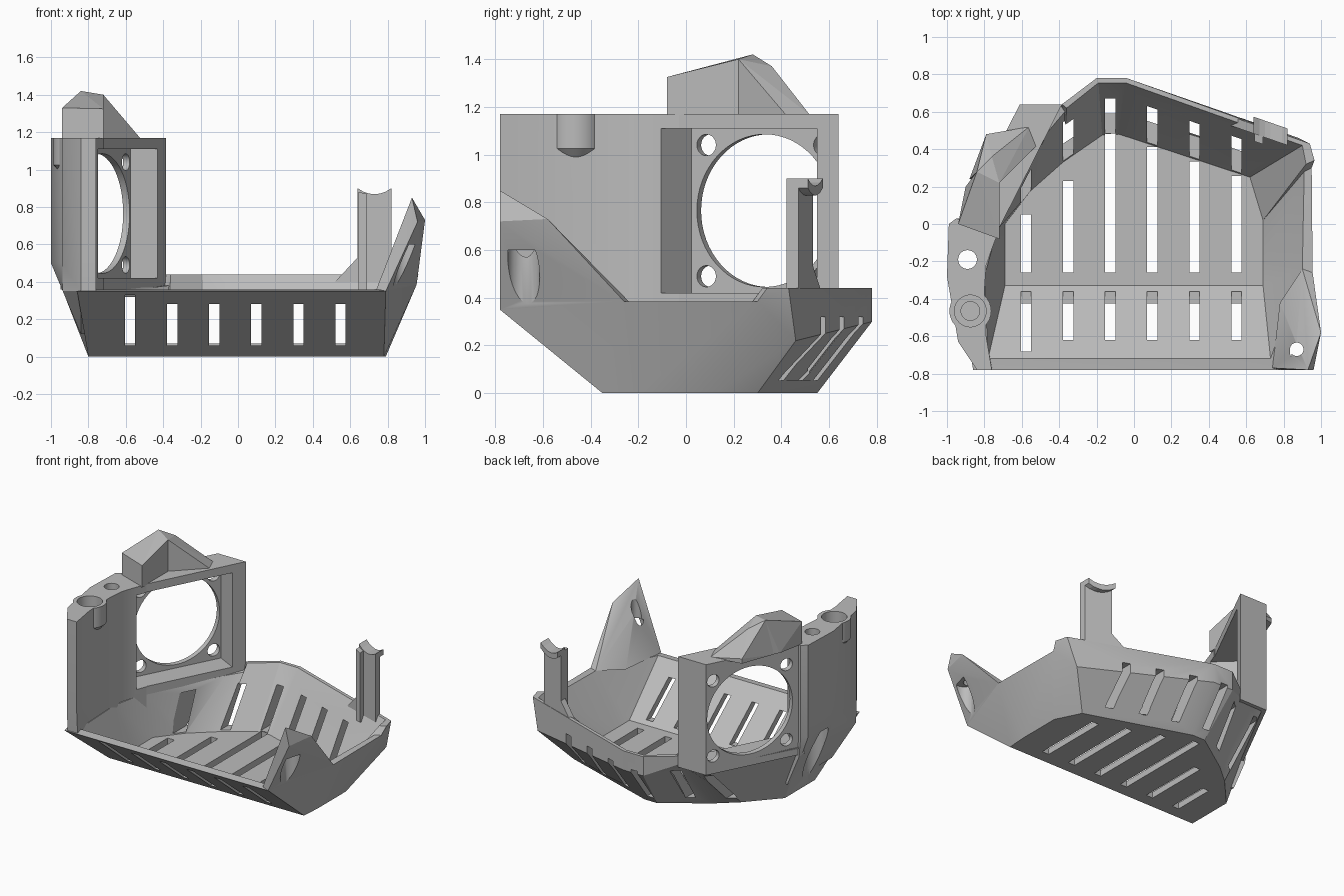
import bpy, bmesh, math
from mathutils import Vector

if "Cube" in bpy.data.objects:
    bpy.data.objects.remove(bpy.data.objects["Cube"], do_unlink=True)

grey = bpy.data.materials.new("plain grey")
grey.use_nodes = True
grey.diffuse_color = (0.5, 0.5, 0.5, 1)
grey.node_tree.nodes["Principled BSDF"].inputs["Base Color"].default_value = (0.5, 0.5, 0.5, 1)


def finish(name, bm):
    bmesh.ops.recalc_face_normals(bm, faces=bm.faces)
    mesh = bpy.data.meshes.new(name)
    bm.to_mesh(mesh)
    bm.free()
    mesh.materials.append(grey)
    ob = bpy.data.objects.new(name, mesh)
    bpy.context.collection.objects.link(ob)
    return ob


def loft(name, rings):
    bm = bmesh.new()
    loops = [[bm.verts.new(p) for p in ring] for ring in rings]
    n = len(loops[0])
    for low, high in zip(loops, loops[1:]):
        for i in range(n):
            j = (i + 1) % n
            bm.faces.new((low[i], low[j], high[j], high[i]))
    bm.faces.new(loops[0][::-1])
    bm.faces.new(loops[-1])
    return finish(name, bm)


def prism(name, plan, z0, z1):
    return loft(name, [[(x, y, z) for x, y in plan] for z in (z0, z1)])


def hull(name, points):
    bm = bmesh.new()
    for p in points:
        bm.verts.new(p)
    res = bmesh.ops.convex_hull(bm, input=bm.verts)
    inner = {g for g in res["geom_interior"] if isinstance(g, bmesh.types.BMVert)}
    bmesh.ops.delete(bm, geom=list(inner), context="VERTS")
    bmesh.ops.dissolve_limit(bm, angle_limit=0.02, verts=bm.verts, edges=bm.edges)
    return finish(name, bm)


def box(name, x0, x1, y0, y1, z0, z1):
    return prism(name, [(x0, y0), (x1, y0), (x1, y1), (x0, y1)], z0, z1)


def rod(name, a, b, r, n=40):
    a, b = Vector(a), Vector(b)
    q = (b - a).to_track_quat("Z", "Y")
    ring = [q @ Vector((r * math.cos(2 * math.pi * k / n), r * math.sin(2 * math.pi * k / n), 0))
            for k in range(n)]
    return loft(name, [[a + p for p in ring], [b + p for p in ring]])


def upright(name, x, y, z0, z1, r):
    return rod(name, (x, y, z0), (x, y, z1), r)


def cut(targets, cutters):
    for c in cutters:
        c.hide_render = True
    for t in targets:
        for c in cutters:
            m = t.modifiers.new("cut", "BOOLEAN")
            m.operation, m.solver, m.object = "DIFFERENCE", "EXACT", c
        bpy.context.view_layer.update()
        deps = bpy.context.evaluated_depsgraph_get()
        mesh = bpy.data.meshes.new_from_object(t.evaluated_get(deps))
        t.modifiers.clear()
        t.data = mesh
    for c in cutters:
        bpy.data.objects.remove(c, do_unlink=True)


# Tray: outer floor and walls, raised rear lip, and a thicker sloping inside
floor = [(-.8, -.35), (.78, -.35), (.79, -.2), (.79, .12), (.7, .3), (-.05, .55),
         (-.15, .55), (-.46, .34), (-.6, .22), (-.8, 0), (-.8, -.28)]
wall = [(-.86, -.78, .35), (.79, -.78, .35), (.955, -.26, .385), (.95, .3, .385),
        (.88, .46, .22), (-.04, .78, .3), (-.2, .78, .3), (-.39, .63, .38),
        (-.6, .64, .4), (-.95, 0, .42), (-.94, -.28, .36)]
lip = {3: (.965, .34, .44), 4: (.94, .43, .44), 5: (-.04, .78, .44),
       6: (-.2, .78, .44), 7: (-.385, .64, .44)}
inside = [(-.69, -.33), (.69, -.33), (.69, -.2), (.69, .02), (.62, .25), (-.08, .48),
          (-.17, .475), (-.38, .33), (-.55, .18), (-.69, 0), (-.69, -.25)]
edge = [(-.78, -.72, .36), (.73, -.72, .36), (.9, -.24, .385), (.91, .28, .385),
        (.92, .32, .44), (.9, .42, .44), (-.045, .755, .44), (-.19, .755, .44),
        (-.36, .62, .44), (-.37, .6, .38), (-.455, .5, .37), (-.73, -.03, .37),
        (-.8, -.28, .36)]
bm = bmesh.new()
low = [bm.verts.new((x, y, 0)) for x, y in floor]
top = [bm.verts.new(p) for p in wall]
rim = {k: bm.verts.new(p) for k, p in lip.items()}
base = [bm.verts.new((x, y, .045)) for x, y in inside]
brim = [bm.verts.new(p) for p in edge]
bm.faces.new(low[::-1])
bm.faces.new(base)
for i in range(len(low)):
    j = (i + 1) % len(low)
    bm.faces.new((low[i], low[j], top[j], top[i]))
for i in range(3, 7):
    bm.faces.new((top[i], top[i + 1], rim[i + 1], rim[i]))
outer = top[:4] + [rim[k] for k in range(3, 8)] + top[7:]
feet = base[:4] + base[3:8] + base[7:]
for i in range(len(outer)):
    j = (i + 1) % len(outer)
    bm.faces.new((outer[i], outer[j], brim[j], brim[i]))
    if feet[i] == feet[j]:
        bm.faces.new((feet[i], brim[i], brim[j]))
    else:
        bm.faces.new((feet[i], brim[i], brim[j], feet[j]))
tray = finish("tray", bm)

# Vent slots through front slope, floor and rear slope
slots = []
for i in range(6):
    x = -.577 + .225 * i
    rear = .53 - .348 * (x + .04) if i > 1 else (.12, .3)[i]
    a, b = x - .0275, x + .0275
    slots.append(box("front_slot", a, b, -1, -.36, .06, .33 if i == 0 else .28))
    slots.append(box("floor_slot", a, b, -.26, rear - .07, -.1, .052))
    slots.append(box("rear_slot", a, b, rear - .2, 1, .054, .32))

# Side tower with sloped foot and a round screw boss on its inner side
plan = [(-.84, -.78), (-.94, -.63), (-1, -.28), (-.99, 0), (-.95, .03), (-.72, -.03),
        (-.755, -.12), (-.79, -.22), (-.8, -.36), (-.79, -.6), (-.76, -.78)]
tower = loft("side_tower", [
    [(max(x, -.79 - .42 * z), max(y, -.34 - 1.23 * z), z) for x, y in plan]
    for z in (.12, .35, .5, 1.17)])
boss = loft("screw_boss", [
    [(-.875 + r * math.cos(k * math.pi / 16), -.465 + r * math.sin(k * math.pi / 16), z)
     for k in range(32)] for r, z in ((.075, .985), (.112, 1.025), (.112, 1.17))])

# Front corner horn
horn = hull("corner_horn", [
    (.79, -.78, .35), (.955, -.26, .385), (1, -.58, .73), (.96, -.78, .72),
    (.93, -.78, .85), (.74, -.77, .36), (.78, -.42, .36), (.9, -.24, .385)])

cut([tray], slots)
cut([tray, tower], [upright("through_hole", -.89, -.19, -.1, 1.3, .05),
                    upright("foot_bore", -.915, -.19, -.1, .48, .085)])
cut([tower, boss], [upright("screw_pocket", -.875, -.465, 1.05, 1.3, .085),
                    upright("screw_hole", -.875, -.465, .7, 1.1, .05)])
cut([tray, horn], [upright("horn_bore", .9, -.68, .1, .6, .067),
                   upright("horn_hole", .87, -.67, .3, 1, .036)])

# Angled fan mount: frame with recess, round opening and screw holes
along = Vector((.458, .889, 0))
inward = Vector((.889, -.458, 0))
centre = Vector((-.726, .33, .765))


def at(u, n, z=0):
    return centre + along * u + inward * n + Vector((0, 0, z))


frame = prism("fan_frame", [(-.95, -.02), (-.61, .64), (-.385, .64), (-.725, -.03)], .36, 1.17)
recess = prism("recess", [at(-.345, 0).xy, (-.7, -.15), at(-.345, .6).xy,
                          at(.33, .6).xy, at(.33, 0).xy], .42, 1.11)
cut([frame, tower], [recess])
cut([frame], [rod("opening", at(0, -.3), at(0, .15), .32, 64)] + [
    rod("hole", at(u, -.3, z), at(u, .1, z), .045, 24)
    for u in (-.275, .275) for z in (-.275, .275)])

# Hood above the fan
hull("hood_block", [(x, y, z) for x, y, h in
                    ((-.94, 0, 1.33), (-.72, -.08, 1.325), (-.72, .22, 1.4), (-.84, .28, 1.42))
                    for z in (1.165, h)] + [(-.9, .2, 1.165)])
hull("hood_slope", [(-.72, .22, 1.4), (-.84, .28, 1.42), (-.72, .22, 1.165), (-.52, .42, 1.165),
                    (-.76, .36, 1.37), (-.79, .48, 1.2), (-.79, .48, 1.165), (-.88, .24, 1.165),
                    (-.56, .52, 1.165)])


# Rear post following the angled rear wall
def slanted(name, profile, back, front):
    return loft(name, [[(x, .78 - .348 * (x + .04) - d, z) for x, z in profile]
                       for d in (front, back)])


saddle = [(.64, .9), (.67, .882), (.7, .872), (.73, .868), (.76, .872), (.79, .882), (.82, .9)]
slanted("rear_post", [(.5, .38), (.64, .53)] + saddle + [(.82, .34), (.6, .34)], .01, .06)
slanted("post_hook", saddle + [(x, z - .04) for x, z in saddle[::-1]], -.03, .03)
slanted("post_rib", [(.645, .36), (.645, .88), (.69, .87), (.69, .36)], .05, .1)

for ob in (tower, boss, tray, horn, frame):
    bpy.ops.object.select_all(action="DESELECT")
    ob.select_set(True)
    bpy.context.view_layer.objects.active = ob
    bpy.ops.object.shade_smooth_by_angle(angle=math.radians(28))
